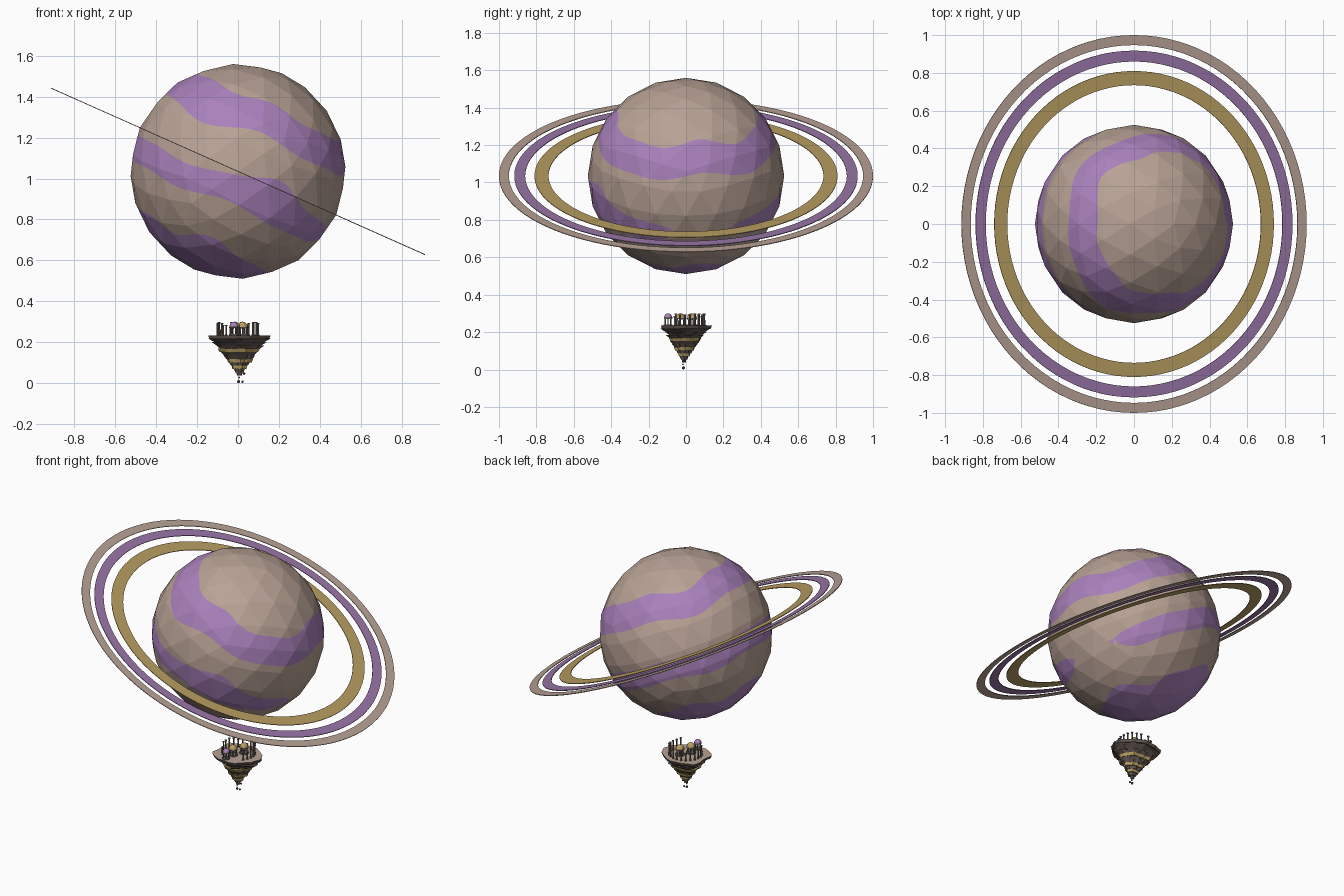
import bpy, bmesh, math, random
from math import sin, cos, pi, radians, degrees, atan2, exp
from mathutils import Matrix, Vector

random.seed(4)
if "Cube" in bpy.data.objects:
    bpy.data.objects.remove(bpy.data.objects["Cube"])

TILT = Matrix.Rotation(radians(24), 4, "Y")
CENTRE = Matrix.Translation((0, 0, 1.035))


def material(name, r, g, b):
    m = bpy.data.materials.new(name)
    m.use_nodes = True
    m.diffuse_color = (r, g, b, 1)
    m.node_tree.nodes["Principled BSDF"].inputs["Base Color"].default_value = (r, g, b, 1)
    return m


PALE = material("dusty beige", .48, .36, .30)
VIOLET = material("planet violet", .40, .22, .50)
LILAC = material("ring violet", .32, .18, .39)
GOLD = material("gold", .48, .34, .12)
ROCK = material("dark rock", .13, .10, .085)
STONE = material("grey stone", .17, .14, .125)


def finish(bm, name, mats, matrix=None, smooth=False):
    bmesh.ops.recalc_face_normals(bm, faces=bm.faces)
    mesh = bpy.data.meshes.new(name)
    bm.to_mesh(mesh)
    bm.free()
    for m in mats:
        mesh.materials.append(m)
    ob = bpy.data.objects.new(name, mesh)
    bpy.context.collection.objects.link(ob)
    if matrix:
        ob.matrix_world = matrix
    if smooth:
        bpy.ops.object.select_all(action="DESELECT")
        ob.select_set(True)
        bpy.context.view_layer.objects.active = ob
        bpy.ops.object.shade_smooth_by_angle(angle=radians(35))
    return ob


# Planet: faceted ball with wavy bands cut into its flat faces
def bump(a, middle, width):
    return exp(-(((a - middle + 180) % 360 - 180) / width) ** 2)


def band(p):
    """Positive inside a violet band."""
    t = atan2(p.y, p.x)
    a = degrees(t)
    wave = .018 * sin(4 * t + 1) + .01 * sin(7 * t)
    upper = .075 + .025 * bump(a, -125, 22) - abs(p.z - .27 - wave)
    lift = bump(a, -65, 16)
    half = .062 + .045 * lift - .16 * bump(a, 11, 17)
    middle = half - abs(p.z + .108 - .045 * lift - .8 * wave)
    cap = -.375 + 1.2 * wave - p.z
    return max(upper, middle, cap)


bm = bmesh.new()
bmesh.ops.create_icosphere(bm, subdivisions=3, radius=.525)
bmesh.ops.subdivide_edges(bm, edges=bm.edges[:], cuts=3, use_grid_fill=True)
bmesh.ops.triangulate(bm, faces=bm.faces[:])
cuts = []
for e in bm.edges[:]:
    f0, f1 = band(e.verts[0].co), band(e.verts[1].co)
    if f0 * f1 < 0:
        cuts.append(bmesh.utils.edge_split(e, e.verts[0], f0 / (f0 - f1))[1])
bmesh.ops.connect_verts(bm, verts=cuts)
for f in bm.faces:
    f.material_index = int(band(f.calc_center_median()) > 0)
finish(bm, "planet", [PALE, VIOLET], CENTRE @ TILT)


# Rings: thin flat bands sharing the planet's tilt
def flat_ring(name, inner, outer, mat, sides=96, half=.002):
    bm = bmesh.new()
    rows = []
    for i in range(sides):
        a = 2 * pi * i / sides
        rows.append([bm.verts.new((r * cos(a), r * sin(a), z)) for r, z in
                     ((inner, -half), (outer, -half), (outer, half), (inner, half))])
    for i in range(sides):
        p, q = rows[i], rows[(i + 1) % sides]
        for k in range(4):
            n = (k + 1) % 4
            bm.faces.new((p[k], q[k], q[n], p[n]))
    finish(bm, name, [mat], CENTRE @ TILT, True)


flat_ring("inner_ring", .735, .81, GOLD)
flat_ring("middle_ring", .86, .918, LILAC)
flat_ring("outer_ring", .947, 1.0, PALE)


# Floating island: ragged rock strata shrinking to a point
def outline(t):
    return 1 + .06 * sin(3 * t + .6) + .05 * sin(5 * t + 2)


def stratum(name, z_top, z_low, r_top, r_low, mats, sides=26):
    bm = bmesh.new()
    loops = []
    drift = 1 - z_top / .235
    jag = [random.uniform(.9, 1.06) for _ in range(sides)]
    for z, r in ((z_top, r_top), (z_low, r_low)):
        loop = []
        for i in range(sides):
            t = 2 * pi * i / sides
            k = r * outline(t) * jag[i]
            loop.append(bm.verts.new((.158 * k * cos(t) + .008 * drift,
                                      .136 * k * sin(t) - .018 * drift + .004, z)))
        loops.append(loop)
    top, low = loops
    for i in range(sides):
        j = (i + 1) % sides
        bm.faces.new((top[i], top[j], low[j], low[i]))
    bm.faces.new(top)
    bm.faces.new(low[::-1])
    bm.normal_update()
    for f in bm.faces:
        f.material_index = int(f.normal.z > .9) if len(mats) > 1 else 0
    finish(bm, name, mats)


stratum("island_top", .234, .216, 1.0, .95, [ROCK, PALE])
radii = [.93, .84, .74, .66, .57, .48, .40, .32, .24, .16, .09]
step = .18 / len(radii)
for i, r in enumerate(radii):
    z = .218 - i * step
    gold = i in (3, 6, 8)
    stratum("gold_stratum" if gold else "rock_stratum", z, z - step * 1.05,
            r, r * (.9 if gold else .8), [GOLD if gold else ROCK])

# Loose stones below the tip
for x, y, z, s in ((.003, -.014, .009, .009), (.022, -.012, .008, .007),
                   (.03, -.01, .047, .007), (.005, -.016, .028, .005)):
    bm = bmesh.new()
    bmesh.ops.create_icosphere(bm, subdivisions=1, radius=s)
    finish(bm, "loose_stone", [ROCK], Matrix.Translation((x, y, z)))


# Temple pieces
def add_disc(bm, x, y, z0, z1, r, sides=8):
    bmesh.ops.create_cone(bm, cap_ends=True, segments=sides, radius1=r, radius2=r, depth=z1 - z0,
                          matrix=Matrix.Translation((x, y, (z0 + z1) / 2)))


def add_column(bm, x, y, top, r=.0045):
    add_disc(bm, x, y, .232, .238, r * 1.7, 6)
    add_disc(bm, x, y, .236, top - .004, r)
    add_disc(bm, x, y, top - .006, top, r * 1.6, 6)


def pavilion(name, x, y, r, mat, z=.272):
    bm = bmesh.new()
    add_disc(bm, x, y, .232, .241, r * 1.15, 12)
    for i in range(6):
        a = i * pi / 3
        add_column(bm, x + r * .8 * cos(a), y + r * .8 * sin(a), z, .0035)
    add_disc(bm, x, y, z - .003, z + .004, r * 1.08, 16)
    finish(bm, name + "_base", [STONE])
    bm = bmesh.new()
    bmesh.ops.create_uvsphere(bm, u_segments=16, v_segments=10, radius=r)
    low = [v for v in bm.verts if v.co.z < -.001]
    bmesh.ops.delete(bm, geom=low, context="VERTS")
    finish(bm, name + "_dome", [mat], Matrix.Translation((x, y, z + .003)), True)


pavilion("front_pavilion", -.015, -.03, .026, GOLD)
pavilion("rear_pavilion", .022, .032, .026, GOLD)
pavilion("violet_pavilion", -.02, -.096, .021, VIOLET, .276)

# Free-standing columns around the edge, some broken short
bm = bmesh.new()
for i in range(17):
    a = radians(-40 + i * 16.5)
    add_column(bm, .1 * cos(a), .095 * sin(a) + .006, random.choice((.262, .285, .3, .295)))
finish(bm, "columns", [STONE])
